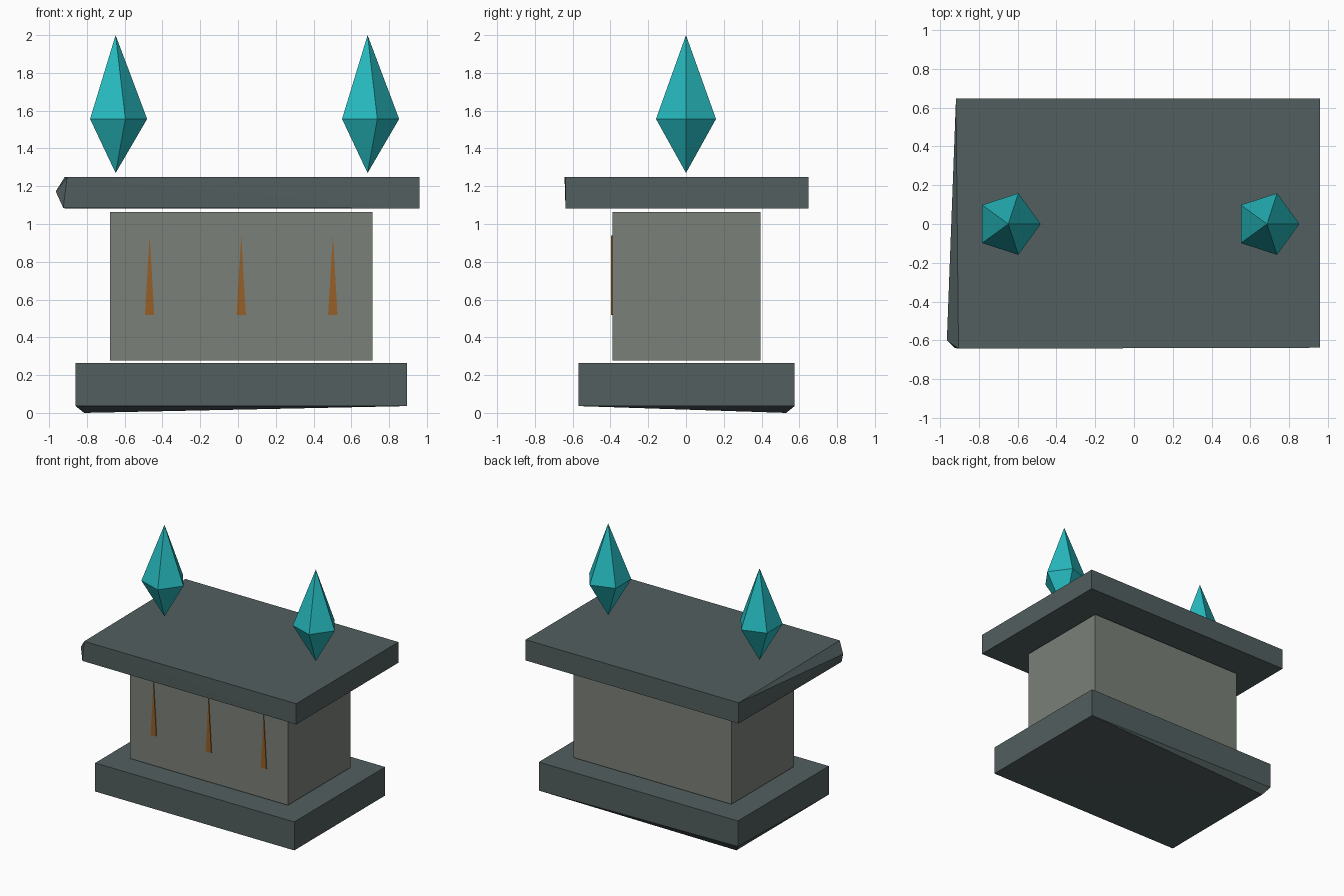
import bpy, bmesh, math

if "Cube" in bpy.data.objects:
    bpy.data.objects.remove(bpy.data.objects["Cube"])


def material(name, rgb):
    m = bpy.data.materials.new(name)
    m.diffuse_color = (*rgb, 1.0)
    m.use_nodes = True
    m.node_tree.nodes["Principled BSDF"].inputs["Base Color"].default_value = m.diffuse_color
    return m


dark_stone = material("dark stone", (0.084, 0.114, 0.114))
pale_stone = material("pale stone", (0.195, 0.216, 0.188))
amber = material("amber", (0.305, 0.117, 0.020))
teal = material("teal crystal", (0.019, 0.485, 0.515))


def hull(name, points, mat):
    """Flat-shaded convex solid around a few points."""
    bm = bmesh.new()
    for p in points:
        bm.verts.new(p)
    bmesh.ops.convex_hull(bm, input=bm.verts[:])
    bmesh.ops.dissolve_limit(bm, angle_limit=0.01, verts=bm.verts[:], edges=bm.edges[:])
    bmesh.ops.recalc_face_normals(bm, faces=bm.faces[:])
    mesh = bpy.data.meshes.new(name)
    bm.to_mesh(mesh)
    bm.free()
    mesh.materials.append(mat)
    ob = bpy.data.objects.new(name, mesh)
    bpy.context.collection.objects.link(ob)
    return ob


def box(x0, x1, y0, y1, z0, z1):
    return [(x, y, z) for x in (x0, x1) for y in (y0, y1) for z in (z0, z1)]


# Base slab, with its back left bottom corner chipped and sagging
base = [p for p in box(-0.86, 0.895, -0.57, 0.575, 0.036, 0.263)
        if p != (-0.86, 0.575, 0.036)]
base += [(-0.86, 0.575, 0.06), (-0.815, 0.53, 0.0)]
hull("base_slab", base, dark_stone)

# Stone body
hull("body", box(-0.677, 0.713, -0.39, 0.395, 0.278, 1.063), pale_stone)

# Top slab, with its front left corner broken to a point
slab = [p for p in box(-0.918, 0.96, -0.638, 0.648, 1.083, 1.248)
        if not (p[0] < 0 and p[1] < 0)]
slab += [(-0.905, -0.643, 1.248), (-0.925, -0.638, 1.085), (-0.965, -0.60, 1.172)]
hull("top_slab", slab, dark_stone)

# Amber spikes set into the front
for i, x in enumerate((-0.468, 0.017, 0.502)):
    pts = [(x + dx, y, z) for y in (-0.396, -0.388)
           for dx, z in ((-0.025, 0.517), (0.025, 0.517), (0, 0.94))]
    hull(f"front_spike_{i + 1}", pts, amber)

# Five-sided floating crystals
for side, x in (("left", -0.648), ("right", 0.686)):
    ring = [(x + 0.167 * math.cos(a), 0.167 * math.sin(a), 1.556)
            for a in (math.tau * k / 5 for k in range(5))]
    hull(f"{side}_crystal", ring + [(x, 0, 1.27), (x, 0, 2.0)], teal)
